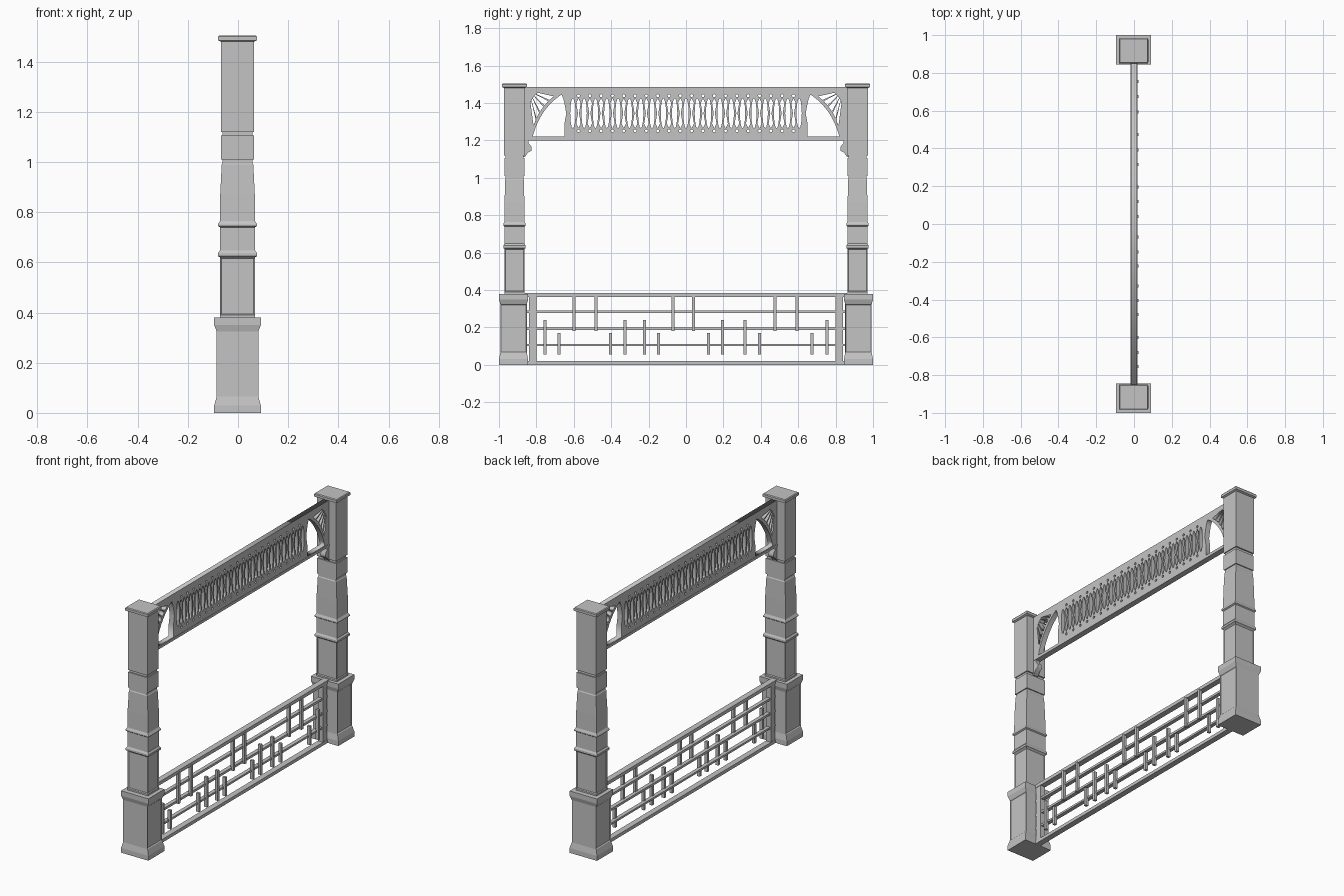
import bpy, bmesh, math
from mathutils import Matrix, Vector

cube = bpy.data.objects.get("Cube")
if cube:
    bpy.data.objects.remove(cube, do_unlink=True)

grey = bpy.data.materials.new("plain_grey")
grey.use_nodes = True
grey.diffuse_color = (0.55, 0.55, 0.55, 1)
grey.node_tree.nodes["Principled BSDF"].inputs["Base Color"].default_value = (0.55, 0.55, 0.55, 1)


def add_object(name, mesh):
    mesh.name = name
    mesh.materials.clear()
    mesh.materials.append(grey)
    obj = bpy.data.objects.new(name, mesh)
    bpy.context.collection.objects.link(obj)
    return obj


def finish(name, bm):
    bmesh.ops.recalc_face_normals(bm, faces=bm.faces)
    mesh = bpy.data.meshes.new(name)
    bm.to_mesh(mesh)
    bm.free()
    return add_object(name, mesh)


def box(name, x, y, z):
    """Box from (low, high) ranges."""
    bm = bmesh.new()
    size = [r[1] - r[0] for r in (x, y, z)]
    mid = [sum(r) / 2 for r in (x, y, z)]
    bmesh.ops.create_cube(bm, size=1, matrix=Matrix.Translation(mid) @ Matrix.Diagonal((*size, 1)))
    return finish(name, bm)


def tower(name, y, profile, panel_level, sides_only):
    """Stack rectangular rings (z, half x, half y); recess panels on one level."""
    bm = bmesh.new()
    rings = [[bm.verts.new((sx * hx - 0.002, y + sy * hy, z))
              for sx, sy in ((-1, -1), (1, -1), (1, 1), (-1, 1))] for z, hx, hy in profile]
    bm.faces.new(rings[0][::-1])
    bm.faces.new(rings[-1])
    panels = []
    for level, (low, high) in enumerate(zip(rings, rings[1:])):
        for i in range(4):
            j = (i + 1) % 4
            face = bm.faces.new((low[i], low[j], high[j], high[i]))
            if level == panel_level and (i % 2 or not sides_only):
                panels.append(face)
    bm.normal_update()
    bmesh.ops.inset_individual(bm, faces=panels, thickness=0.006, depth=-0.005)
    return finish(name, bm)


def cut_plate(name, outlines, half_depth):
    """Flat plate in the y-z plane; inner outlines become holes."""
    curve = bpy.data.curves.new(name, "CURVE")
    curve.dimensions = "2D"
    curve.fill_mode = "BOTH"
    curve.extrude = half_depth
    for points in outlines:
        spline = curve.splines.new("POLY")
        spline.points.add(len(points) - 1)
        for point, (u, v) in zip(spline.points, points):
            point.co = (u, v, 0, 1)
        spline.use_cyclic_u = True
    helper = bpy.data.objects.new(name + "_outline", curve)
    bpy.context.collection.objects.link(helper)
    graph = bpy.context.evaluated_depsgraph_get()
    mesh = bpy.data.meshes.new_from_object(helper.evaluated_get(graph))
    bpy.data.objects.remove(helper, do_unlink=True)
    mesh.transform(Matrix.Rotation(math.pi / 2, 4, "Z") @ Matrix.Rotation(math.pi / 2, 4, "X"))
    return add_object(name, mesh)


# Posts: pedestal, stepped shaft and cap
pedestal = [(0, .093, .078), (.03, .093, .078), (.065, .083, .071),
            (.325, .083, .071), (.35, .093, .078), (.38, .093, .078)]
shaft = [(.37, .069, .053), (.39, .069, .053), (.62, .069, .053), (.625, .078, .06),
         (.637, .078, .06), (.648, .070, .054), (.74, .070, .054), (.745, .078, .06),
         (.752, .078, .06), (.765, .070, .054), (.87, .069, .053), (.99, .063, .05),
         (.995, .060, .047), (1.01, .060, .047), (1.01, .066, .053), (1.105, .066, .053),
         (1.105, .060, .047), (1.12, .060, .047), (1.12, .066, .055), (1.48, .066, .055),
         (1.485, .077, .066), (1.5, .077, .066), (1.505, .073, .062)]
for side, label in ((-1, "front"), (1, "back")):
    tower(label + "_pedestal", side * .922, pedestal, 2, True)
    tower(label + "_shaft", side * .917, shaft, 1, False)
    # Small curved bracket under the beam
    bracket = [(.87, 1.21), (.842, 1.21), (.842, 1.185), (.825, 1.165),
               (.825, 1.145), (.845, 1.135), (.862, 1.11), (.87, 1.11)]
    cut_plate(label + "_bracket", [[(side * u, v) for u, v in bracket]], .016)

# Pierced beam with balusters and sunburst corners
MID, STEP = 1.345, .0605
outlines = [[(-.87, 1.2), (.87, 1.2), (.87, 1.485), (-.87, 1.485)]]
for k in range(-10, 11):
    lens = []
    for i in range(16):
        a = math.tau * i / 16
        lens.append((k * STEP + .014 * math.cos(a), MID + .08 * math.sin(a)))
    outlines.append(lens)
waist = [(0, -.08), (.012, -.055), (.003, 0), (.012, .055), (0, .08), (-.012, .055), (-.003, 0), (-.012, -.055)]
for k in range(-10, 10):
    y = (k + .5) * STEP
    outlines.append([(y + u, MID + v) for u, v in waist])
    for z in (MID - .094, MID + .094):
        outlines.append([(y + .008 * math.cos(math.tau * i / 8), z + .008 * math.sin(math.tau * i / 8))
                         for i in range(8)])

foot, bend, crown = Vector((.82, 1.22)), Vector((.78, 1.37)), Vector((.665, 1.445))
corner = Vector((.84, 1.465))


def arc(t):
    return foot * (1 - t) ** 2 + bend * 2 * t * (1 - t) + crown * t * t


for side in (-1, 1):
    opening = [arc(i / 12) for i in range(13)]
    opening += [(.655, 1.42), (.65, 1.4), (.64, MID), (.65, 1.29), (.65, 1.22)]
    outlines.append([(side * u, v) for u, v in opening])
    for i in range(5):
        t0, t1 = .1 + i * .17, .23 + i * .17
        wedge = [corner.lerp(arc(t), f) for t, f in ((t0, .3), (t0, .86), (t1, .86), (t1, .3))]
        outlines.append([(side * u, v) for u, v in wedge])
cut_plate("pierced_beam", outlines, .016)
box("beam_bottom_rail", (-.018, .018), (-.865, .865), (1.2, 1.216))

# Lower railing frame
for z0, z1, half in ((0, .02, .018), (.1, .112, .012), (.186, .2, .012), (.276, .29, .012), (.363, .384, .018)):
    box("railing_bar", (-half, half), (-.86, .86), (z0, z1))
for side in (-1, 1):
    box("railing_end", (-.016, .016), sorted((side * .80, side * .84)), (0, .38))

# Staggered uprights fixed on the left face of the railing
uprights = {
    (.18, .37): (-.6, -.48, -.07, .04, .475, .593),
    (.055, .24): (-.755, -.327, -.222, .195, .315, .755),
    (.055, .17): (-.68, -.404, -.148, .12, .393, .674),
}
for heights, places in uprights.items():
    for y in places:
        box("railing_upright", (.004, .023), (y - .008, y + .008), heights)
